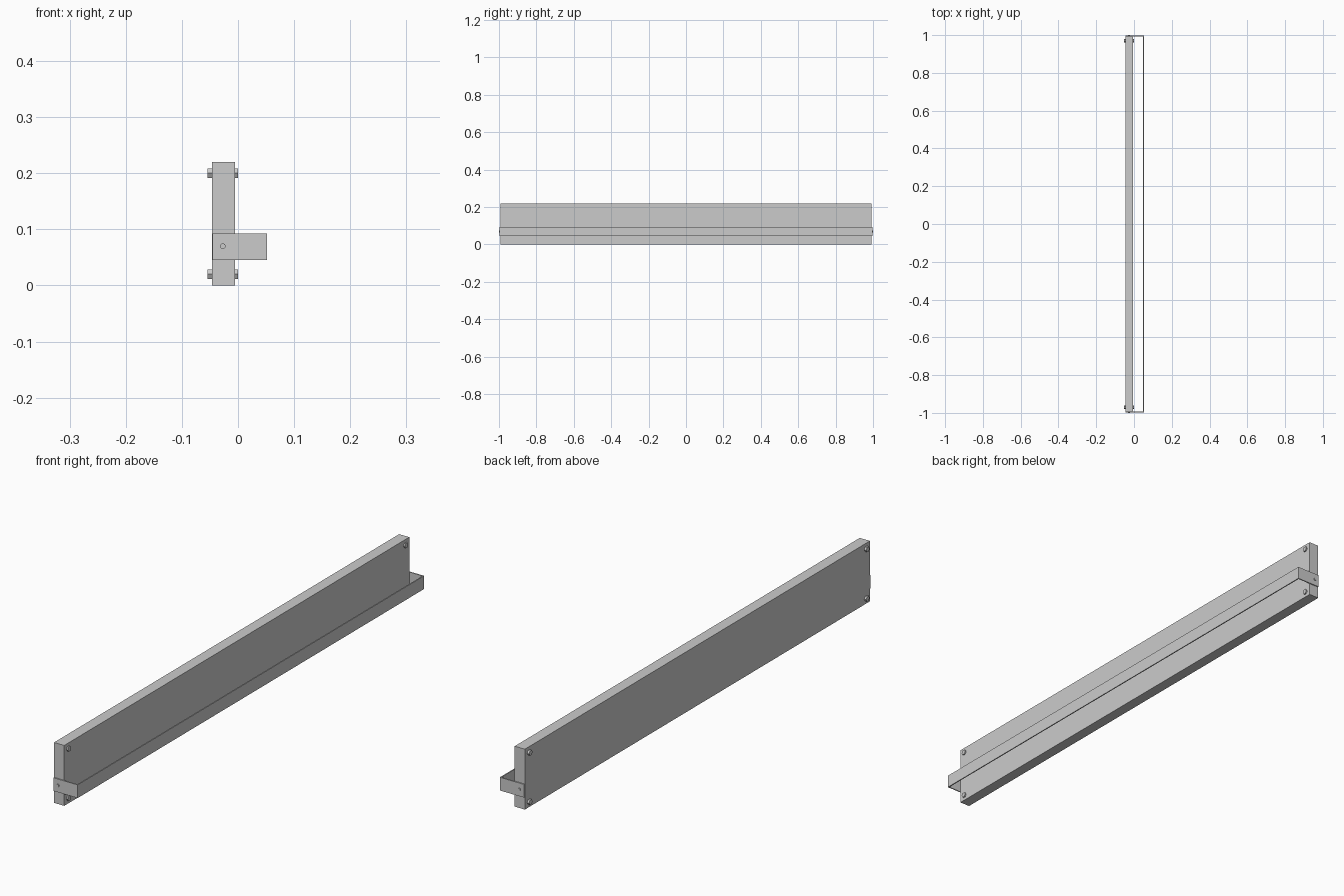
import bpy, bmesh, math
from mathutils import Matrix

if "Cube" in bpy.data.objects:
    bpy.data.objects.remove(bpy.data.objects["Cube"])


def finish(name, bm):
    bmesh.ops.recalc_face_normals(bm, faces=bm.faces)
    me = bpy.data.meshes.new(name)
    bm.to_mesh(me)
    bm.free()
    ob = bpy.data.objects.new(name, me)
    bpy.context.collection.objects.link(ob)
    return ob


def box(name, lo, hi):
    bm = bmesh.new()
    bmesh.ops.create_cube(bm, size=1)
    for v in bm.verts:
        v.co = [lo[i] + (v.co[i] + 0.5) * (hi[i] - lo[i]) for i in range(3)]
    return finish(name, bm)


def rod(name, axis, start, end, a, b, radius, sides):
    """Cylinder along x (a=y, b=z) or along y (a=x, b=z)."""
    bm = bmesh.new()
    mid = (start + end) / 2
    if axis == 'X':
        m = Matrix.Translation((mid, a, b)) @ Matrix.Rotation(math.pi / 2, 4, 'Y')
    else:
        m = Matrix.Translation((a, mid, b)) @ Matrix.Rotation(math.pi / 2, 4, 'X')
    bmesh.ops.create_cone(bm, cap_ends=True, segments=sides, radius1=radius,
                          radius2=radius, depth=abs(end - start), matrix=m)
    return finish(name, bm)


# Main plank
Y = 0.993
box("plank", (-0.046, -Y, 0), (-0.005, Y, 0.22))

# Thin retaining strap, bent into a U around the plank ends
T = 0.004
outline = [(-0.045, -Y - T), (0.052, -Y - T), (0.052, Y + T), (-0.045, Y + T),
           (-0.045, Y), (0.052 - T, Y), (0.052 - T, -Y), (-0.045, -Y)]
bm = bmesh.new()
face = bm.faces.new([bm.verts.new((x, y, 0.045)) for x, y in outline])
ext = bmesh.ops.extrude_face_region(bm, geom=[face])
for v in ext["geom"]:
    if isinstance(v, bmesh.types.BMVert):
        v.co.z = 0.093
finish("retaining_strap", bm)

for s, end in ((-1, "front"), (1, "back")):
    # Screw holding each strap arm to the plank end
    rod(f"strap_screw_{end}", 'Y', s * Y, s * 1.0, -0.027, 0.07, 0.005, 16)
    # Through bolts with nuts in the plank corners
    for z, level in ((0.02, "lower"), (0.2, "upper")):
        y = s * 0.97
        rod(f"bolt_head_{end}_{level}", 'X', -0.054, -0.046, y, z, 0.01, 6)
        rod(f"bolt_nut_{end}_{level}", 'X', -0.005, 0.0, y, z, 0.01, 6)
        rod(f"bolt_shaft_{end}_{level}", 'X', -0.053, -0.001, y, z, 0.005, 12)
